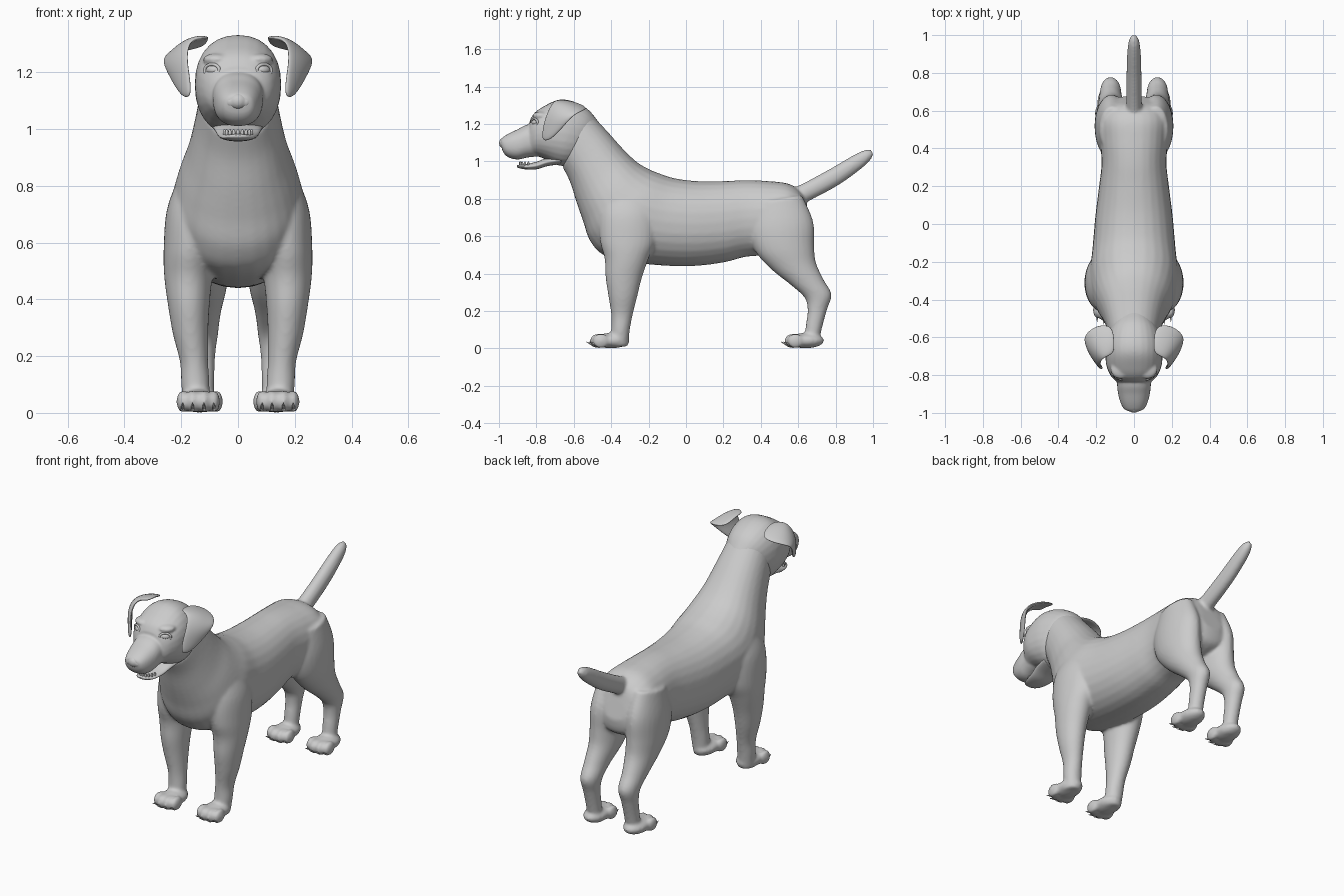
import bpy, bmesh, math
from mathutils import Vector, Matrix

if "Cube" in bpy.data.objects:
    bpy.data.objects.remove(bpy.data.objects["Cube"])

coat = bpy.data.materials.new("grey_coat")
coat.diffuse_color = (0.6, 0.6, 0.6, 1)
coat.use_nodes = True
coat.node_tree.nodes["Principled BSDF"].inputs["Base Color"].default_value = coat.diffuse_color


def finish(bm, name):
    bmesh.ops.recalc_face_normals(bm, faces=bm.faces)
    for f in bm.faces:
        f.smooth = True
    me = bpy.data.meshes.new(name)
    bm.to_mesh(me)
    bm.free()
    me.materials.append(coat)
    ob = bpy.data.objects.new(name, me)
    bpy.context.collection.objects.link(ob)
    return ob


def spline(rows, steps=5):
    """Catmull-Rom interpolation through the section rows."""
    rows = [Vector(r) for r in rows]
    p = [rows[0]] + rows + [rows[-1]]
    out = []
    for i in range(1, len(p) - 2):
        a, b, c, d = p[i - 1:i + 3]
        for k in range(steps):
            t = k / steps
            out.append(0.5 * (2 * b + (c - a) * t + (2 * a - 5 * b + 4 * c - d) * t * t
                              + (3 * b - a - 3 * c + d) * t ** 3))
    return out + [rows[-1]]


def loft(bm, rows, side=1, n=28, power=1.0):
    """Elliptic sections: each row is (y, z) of one end, (y, z) of the other, x range."""
    rings = []
    for y0, z0, y1, z1, x0, x1 in spline(rows):
        ring = []
        for k in range(n):
            a = 2 * math.pi * k / n
            c, s = (math.copysign(abs(v) ** power, v) for v in (math.cos(a), math.sin(a)))
            ring.append(bm.verts.new((side * ((x0 + x1) / 2 + (x1 - x0) / 2 * c),
                                      (y0 + y1) / 2 + (y0 - y1) / 2 * s,
                                      (z0 + z1) / 2 + (z0 - z1) / 2 * s)))
        rings.append(ring)
    for r, q in zip(rings, rings[1:]):
        for k in range(n):
            bm.faces.new((r[k], r[(k + 1) % n], q[(k + 1) % n], q[k]))
    bm.faces.new(rings[0])
    bm.faces.new(rings[-1])


def ball(bm, loc, size, turn=0.0):
    m = Matrix.Translation(loc) @ Matrix.Rotation(turn, 4, 'Z') @ Matrix.Diagonal((*size, 1))
    bmesh.ops.create_uvsphere(bm, u_segments=20, v_segments=12, radius=1, matrix=m)


def sym(rows):
    return [(*r[:4], -r[4], r[4]) for r in rows]


def fuse(ob, voxel, passes):
    m = ob.modifiers.new("fuse", 'REMESH')
    m.mode, m.voxel_size, m.use_smooth_shade = 'VOXEL', voxel, True
    s = ob.modifiers.new("soften", 'SMOOTH')
    s.factor, s.iterations = 0.5, passes


# Torso and neck
body = bmesh.new()
loft(body, sym([
    (-.53, 1.28, -.66, .97, .13), (-.42, 1.16, -.62, .89, .15), (-.33, 1.06, -.585, .78, .175),
    (-.26, .995, -.55, .68, .205), (-.20, .96, -.51, .57, .225), (-.14, .935, -.42, .49, .235),
    (-.06, .91, -.20, .45, .22), (.06, .895, .02, .44, .205), (.20, .895, .20, .46, .185),
    (.32, .90, .32, .49, .172), (.44, .895, .45, .50, .18), (.55, .88, .57, .52, .185),
    (.62, .83, .66, .56, .14), (.65, .75, .68, .64, .07)]), power=0.92)

# Tail
loft(body, sym([(.54, .85, .58, .76, .04), (.61, .875, .64, .78, .042), (.76, .955, .81, .87, .04),
                (.88, 1.025, .93, .955, .036), (.95, 1.06, .985, 1.005, .028),
                (.99, 1.062, 1.003, 1.04, .012)]))

# Legs and paws
FRONT_LEG = [(-.42, .85, -.20, .85, .10, .20), (-.46, .72, -.16, .72, .08, .25),
             (-.46, .58, -.16, .58, .08, .262), (-.435, .48, -.20, .48, .09, .26),
             (-.43, .38, -.235, .38, .10, .247), (-.415, .28, -.26, .28, .105, .23),
             (-.40, .18, -.285, .18, .105, .205), (-.40, .10, -.30, .10, .10, .20),
             (-.41, .01, -.31, .01, .10, .19)]
HIND_LEG = [(.38, .78, .62, .82, .05, .18), (.34, .64, .68, .68, .03, .205),
            (.37, .52, .685, .55, .03, .208), (.46, .42, .695, .46, .04, .198),
            (.56, .34, .735, .37, .06, .187), (.635, .27, .778, .29, .07, .178),
            (.65, .20, .755, .21, .08, .17), (.64, .12, .73, .12, .083, .167),
            (.63, .01, .705, .01, .085, .165)]
PAWS = [(.14, -.53), (.13, .51)]
TOES = [(-.055, .035, .022), (-.02, .02, .025), (.02, .02, .025), (.055, .035, .022)]
claws = bmesh.new()
for s in (1, -1):
    loft(body, FRONT_LEG, s)
    loft(body, HIND_LEG, s)
    for px, py in PAWS:
        ball(body, (s * px, py + .13, .042), (.066, .10, .041))
        for dx, dy, r in TOES:
            ball(body, (s * px + dx, py + dy + .04, .04), (r, .045, .04))
            tilt = Matrix.Translation((s * px + dx, py + dy, .025)) @ Matrix.Rotation(math.radians(65), 4, 'X')
            bmesh.ops.create_cone(claws, cap_ends=True, segments=8, radius1=.009, radius2=.001,
                                  depth=.05, matrix=tilt)
finish(claws, "claws")
fuse(finish(body, "body_and_legs"), .009, 8)

# Head: skull, muzzle, cheeks and brows
head = bmesh.new()
loft(head, sym([
    (-.46, 1.20, -.55, 1.05, .08), (-.52, 1.275, -.60, .99, .125), (-.60, 1.32, -.65, .975, .148),
    (-.68, 1.33, -.70, .985, .152), (-.76, 1.295, -.75, 1.01, .145), (-.81, 1.26, -.80, 1.03, .122),
    (-.835, 1.22, -.83, 1.03, .095)]), power=0.9)
loft(head, sym([
    (-.72, 1.22, -.74, 1.03, .09), (-.84, 1.20, -.84, 1.022, .09), (-.90, 1.172, -.90, 1.01, .084),
    (-.95, 1.148, -.95, 1.022, .07), (-.985, 1.125, -.975, 1.045, .052),
    (-.993, 1.11, -.985, 1.07, .03)]), power=0.85)
for s in (1, -1):
    ball(head, (s * .075, -.775, 1.245), (.05, .045, .022), s * .4)
fuse(finish(head, "head"), .007, 6)

# Lower jaw
jaw = bmesh.new()
loft(jaw, sym([(-.66, 1.03, -.67, .985, .09), (-.74, 1.02, -.74, .975, .082), (-.80, .998, -.80, .958, .07),
               (-.86, .985, -.86, .958, .056), (-.895, .982, -.893, .964, .036),
               (-.905, .978, -.904, .97, .015)]))
finish(jaw, "lower_jaw")

# Teeth along the jaw rim
teeth = bmesh.new()
for k in range(9):
    a = math.radians(-70 + 17.5 * k)
    ball(teeth, (.05 * math.sin(a), -.82 - .068 * math.cos(a), .986), (.006, .006, .014))
finish(teeth, "teeth")

# Nose with side wings
nose = bmesh.new()
ball(nose, (0, -.968, 1.098), (.036, .032, .031))
for s in (1, -1):
    ball(nose, (s * .027, -.968, 1.095), (.02, .024, .022))
fuse(finish(nose, "nose"), .004, 4)

# Eyes with lids
eyes, lids = bmesh.new(), bmesh.new()
for s in (1, -1):
    spot = Vector((s * .087, -.803, 1.208))
    ball(eyes, spot, (.028, .02, .018), s * .55)
    grid = []
    for i in range(24):
        a = 2 * math.pi * i / 24
        row = []
        for j in range(8):
            b = 2 * math.pi * j / 8
            p = Vector(((.03 + .006 * math.cos(b)) * math.cos(a), -.008 + .007 * math.sin(b),
                        (.02 + .006 * math.cos(b)) * math.sin(a)))
            row.append(lids.verts.new(spot + Matrix.Rotation(s * .55, 3, 'Z') @ p))
        grid.append(row)
    for i in range(24):
        for j in range(8):
            q, k = (i + 1) % 24, (j + 1) % 8
            lids.faces.new((grid[i][j], grid[q][j], grid[q][k], grid[i][k]))
finish(eyes, "eyes")
finish(lids, "eyelids")

# Folded ears: sheet from base, over the fold, down to the tip
EAR = [[(.10, -.69, 1.32), (.10, -.62, 1.325), (.11, -.53, 1.29)],
       [(.165, -.71, 1.325), (.21, -.64, 1.31), (.205, -.53, 1.275)],
       [(.18, -.745, 1.26), (.24, -.68, 1.25), (.275, -.595, 1.255)],
       [(.17, -.765, 1.19), (.21, -.72, 1.175), (.245, -.645, 1.195)],
       [(.165, -.77, 1.12), (.18, -.755, 1.105), (.20, -.715, 1.12)]]
for s, side in ((1, "left"), (-1, "right")):
    bm = bmesh.new()
    v = [[bm.verts.new((s * x, y, z)) for x, y, z in row] for row in EAR]
    for i in range(4):
        for j in range(2):
            bm.faces.new((v[i][j], v[i][j + 1], v[i + 1][j + 1], v[i + 1][j]))
    ear = finish(bm, side + "_ear")
    m = ear.modifiers.new("thickness", 'SOLIDIFY')
    m.thickness, m.offset = .02, 0
    m = ear.modifiers.new("round", 'SUBSURF')
    m.levels = m.render_levels = 3
